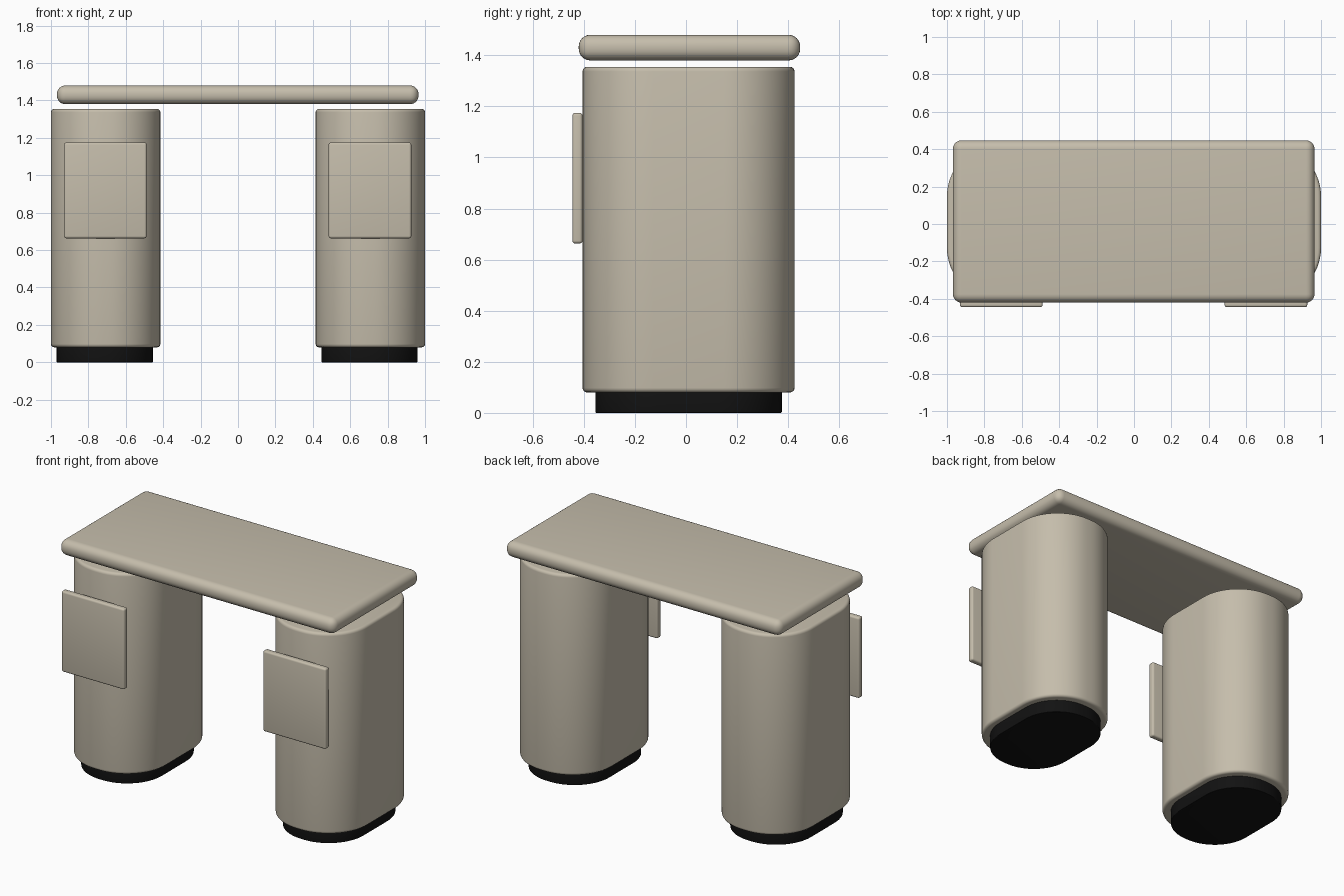
import bpy, bmesh, math

cube = bpy.data.objects.get("Cube")
if cube:
    bpy.data.objects.remove(cube, do_unlink=True)


def make_material(name, color):
    mat = bpy.data.materials.new(name)
    mat.use_nodes = True
    mat.diffuse_color = color
    bsdf = mat.node_tree.nodes["Principled BSDF"]
    bsdf.inputs["Base Color"].default_value = color
    bsdf.inputs["Roughness"].default_value = 0.6
    return mat


beige = make_material("warm beige", (0.56, 0.51, 0.41, 1))
black = make_material("black", (0.006, 0.006, 0.006, 1))


def finish(name, bm, mat, bevel, segments):
    """Turn the bmesh into an object with rounded edges and smooth shading."""
    bmesh.ops.recalc_face_normals(bm, faces=bm.faces)
    mesh = bpy.data.meshes.new(name)
    bm.to_mesh(mesh)
    bm.free()
    mesh.materials.append(mat)
    obj = bpy.data.objects.new(name, mesh)
    bpy.context.collection.objects.link(obj)
    mod = obj.modifiers.new("rounded_edges", "BEVEL")
    mod.width = bevel
    mod.segments = segments
    mod.limit_method = "ANGLE"
    mod.angle_limit = math.radians(40)
    bpy.ops.object.select_all(action="DESELECT")
    obj.select_set(True)
    bpy.context.view_layer.objects.active = obj
    bpy.ops.object.modifier_apply(modifier=mod.name)
    bpy.ops.object.shade_smooth_by_angle(angle=math.radians(35))
    return obj


def box(name, low, high, mat, bevel, segments):
    bm = bmesh.new()
    bmesh.ops.create_cube(bm, size=1)
    for v in bm.verts:
        v.co = [(a + b) / 2 + c * (b - a) for a, b, c in zip(low, high, v.co)]
    return finish(name, bm, mat, bevel, segments)


def rounded_column(name, center, half, radius, z0, z1, mat, bevel, steps=16):
    """Upright prism with a rounded-rectangle footprint."""
    bm = bmesh.new()
    ring = []
    for corner, (sx, sy) in enumerate([(1, 1), (-1, 1), (-1, -1), (1, -1)]):
        cx = center[0] + sx * (half[0] - radius)
        cy = center[1] + sy * (half[1] - radius)
        for i in range(steps + 1):
            a = (corner + i / steps) * math.pi / 2
            ring.append(bm.verts.new((cx + radius * math.cos(a),
                                      cy + radius * math.sin(a), z0)))
    base = bm.faces.new(ring)
    top = bmesh.ops.extrude_face_region(bm, geom=[base], use_keep_orig=True)
    for item in top["geom"]:
        if isinstance(item, bmesh.types.BMVert):
            item.co.z = z1
    return finish(name, bm, mat, bevel, 4)


# Desk top with fully rounded rim
box("desk_top", (-0.968, -0.42, 1.38), (0.965, 0.447, 1.48), beige, 0.045, 6)

# Two pedestals, each with a recessed plinth and a front panel
for side, sign in (("left", 1), ("right", -1)):
    x = sign * 0.7075
    rounded_column(side + "_pedestal", (x, 0.01), (0.2925, 0.415), 0.277,
                   0.08, 1.355, beige, 0.018)
    rounded_column(side + "_plinth", (x - 0.005, 0.01), (0.257, 0.365), 0.245,
                   0.0, 0.09, black, 0.004)
    px = x - 0.002
    box(side + "_front_panel", (px - 0.221, -0.445, 0.663),
        (px + 0.221, -0.405, 1.175), beige, 0.012, 4)
